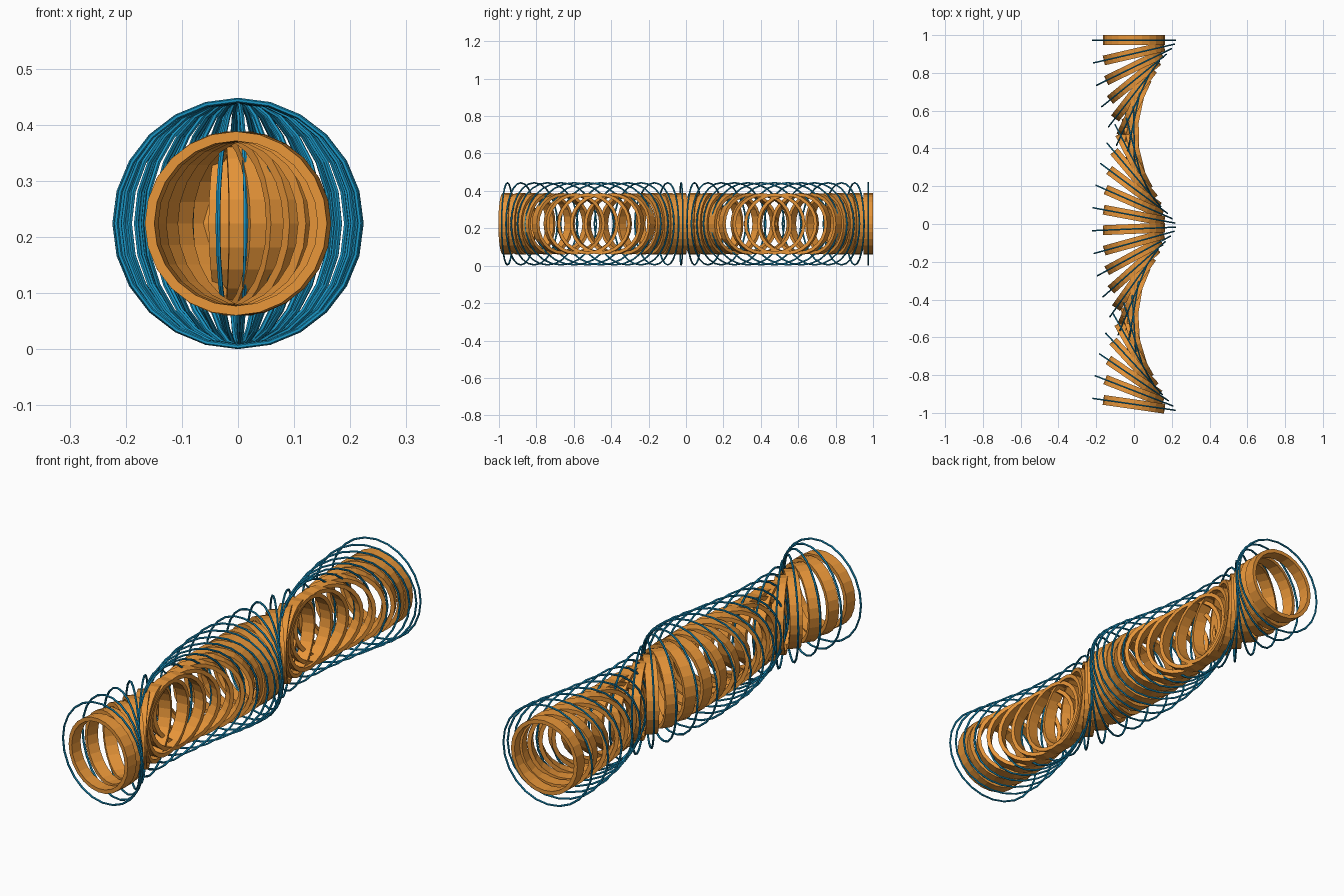
import bpy, bmesh, math
from mathutils import Matrix

if "Cube" in bpy.data.objects:
    bpy.data.objects.remove(bpy.data.objects["Cube"])

N = 28                      # ring pairs along the tunnel
STEP = 1 / 14               # spacing along y
TURN = math.radians(13.03)  # twist per pair
ZC = 0.224


def material(name, col):
    m = bpy.data.materials.new(name)
    m.diffuse_color = col
    m.use_nodes = True
    m.node_tree.nodes["Principled BSDF"].inputs["Base Color"].default_value = m.diffuse_color
    return m


def ring_mesh(name, profile, segs, mat):
    """Revolve a closed (radius, y) profile about the y axis."""
    bm = bmesh.new()
    loops = []
    for i in range(segs):
        a = 2 * math.pi * i / segs
        loops.append([bm.verts.new((r * math.sin(a), y, r * math.cos(a))) for r, y in profile])
    k = len(profile)
    for i in range(segs):
        p, q = loops[i], loops[(i + 1) % segs]
        for j in range(k):
            bm.faces.new((p[j], p[(j + 1) % k], q[(j + 1) % k], q[j]))
    bmesh.ops.recalc_face_normals(bm, faces=bm.faces)
    me = bpy.data.meshes.new(name)
    bm.to_mesh(me)
    bm.free()
    me.materials.append(mat)
    return me


orange = material("orange", (0.8, 0.3, 0.04, 1))
blue = material("blue", (0.01, 0.3, 0.55, 1))

# Wide band and thin wire hoop
band = ring_mesh("band", [(0.164, -0.026), (0.164, 0.026), (0.147, 0.026), (0.147, -0.026)], 24, orange)
wire = [(0.2195 + 0.0045 * math.cos(t * math.pi / 3), 0.0045 * math.sin(t * math.pi / 3)) for t in range(6)]
hoop = ring_mesh("hoop", wire, 24, blue)

# Twisting row of ring pairs
for i in range(N):
    place = Matrix.Translation((0, 0.974 - i * STEP, ZC)) @ Matrix.Rotation(i * TURN, 4, 'Z')
    for name, me in (("tunnel_band", band), ("outer_hoop", hoop)):
        o = bpy.data.objects.new(f"{name}_{i + 1}", me)
        o.matrix_world = place
        bpy.context.collection.objects.link(o)
